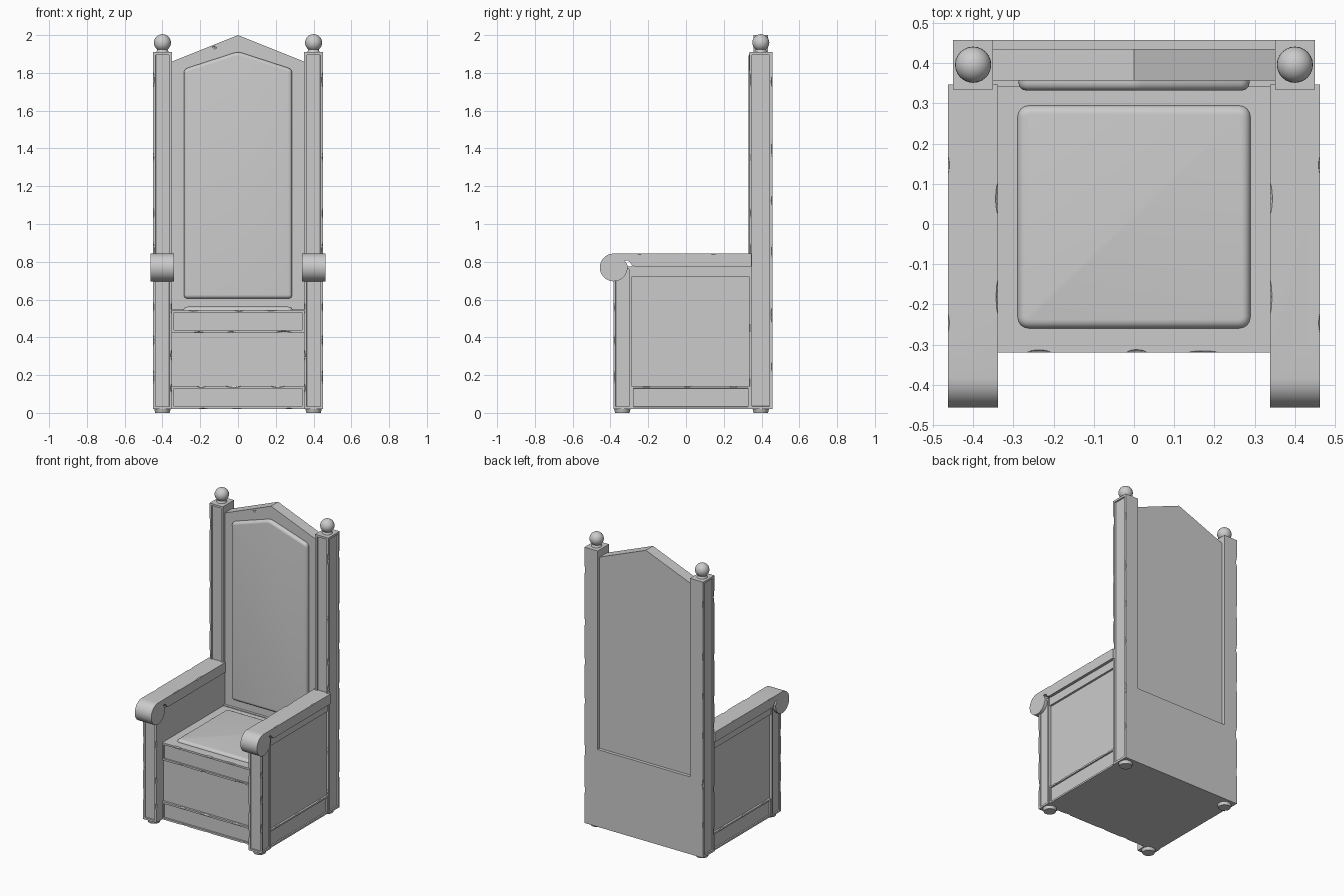
import bpy, bmesh, math, random
from mathutils import Vector, Matrix

if "Cube" in bpy.data.objects:
    bpy.data.objects.remove(bpy.data.objects["Cube"])

random.seed(4)


def finish(name, bm, mirror=False, smooth=False):
    bmesh.ops.recalc_face_normals(bm, faces=bm.faces)
    me = bpy.data.meshes.new(name)
    bm.to_mesh(me)
    bm.free()
    ob = bpy.data.objects.new(name, me)
    bpy.context.collection.objects.link(ob)
    bpy.ops.object.select_all(action='DESELECT')
    bpy.context.view_layer.objects.active = ob
    ob.select_set(True)
    if smooth:
        bpy.ops.object.shade_smooth_by_angle(angle=math.radians(35))
    if mirror:
        ob.modifiers.new("mirror", 'MIRROR').use_mirror_merge = False
    return ob


def prism(pts, axis, lo, hi):
    """Extrude a profile: axis 'x' takes (y, z) points, axis 'y' takes (x, z)."""
    bm = bmesh.new()
    put = (lambda p, t: (t, p[0], p[1])) if axis == 'x' else (lambda p, t: (p[0], t, p[1]))
    f = bm.faces.new([bm.verts.new(put(p, lo)) for p in pts])
    ext = bmesh.ops.extrude_face_region(bm, geom=[f])["geom"]
    step = Vector(put((0, 0), hi - lo))
    bmesh.ops.translate(bm, vec=step, verts=[v for v in ext if isinstance(v, bmesh.types.BMVert)])
    bmesh.ops.recalc_face_normals(bm, faces=bm.faces)
    return bm


def box(x, y, z):
    return prism([(x[0], z[0]), (x[1], z[0]), (x[1], z[1]), (x[0], z[1])], 'y', *y)


def inset(bm, dirs, width, depth=0.008):
    """Sunken panel on the faces looking in the given directions."""
    for d in dirs:
        fs = [f for f in bm.faces if f.normal.dot(Vector(d)) > 0.99]
        f = max(fs, key=lambda f: f.calc_area())
        bmesh.ops.inset_individual(bm, faces=[f], thickness=width, depth=0)
        bmesh.ops.inset_individual(bm, faces=[f], thickness=0.002, depth=-depth)


def chip(ob, starts, axis, length, count, size=0.009):
    """Wear marks: shallow dents cut along the edges that begin at starts."""
    bm = bmesh.new()
    for s in starts:
        for i in range(count):
            t = length * (i + random.uniform(0.25, 0.75)) / count
            sc = [size * random.uniform(0.7, 1.2)] * 3
            sc[axis] = min(length / count * 0.22, random.uniform(0.025, 0.05))
            p = Vector(s)
            p[axis] += t
            bmesh.ops.create_icosphere(bm, subdivisions=2, radius=1,
                                       matrix=Matrix.Translation(p) @ Matrix.Diagonal((*sc, 1)))
    cutter = finish("chip_cutter", bm)
    cutter.hide_render = True
    mod = ob.modifiers.new("chips", 'BOOLEAN')
    mod.operation, mod.solver, mod.object = 'DIFFERENCE', 'EXACT', cutter
    bpy.context.view_layer.objects.active = ob
    with bpy.context.temp_override(object=ob, active_object=ob):
        bpy.ops.object.modifier_move_to_index(modifier="chips", index=0)
        bpy.ops.object.modifier_apply(modifier="chips")
    bpy.data.objects.remove(cutter)


FRONT, SIDE = (0, -1, 0), (1, 0, 0)

# Tall back posts and short front posts
bm = box((0.35, 0.45), (0.335, 0.457), (0.02, 1.91))
inset(bm, [FRONT, SIDE], 0.02)
post = finish("back_post", bm, True)
chip(post, [(0.452, 0.333, 0.05), (0.452, 0.459, 0.05)], 2, 1.8, 6)

bm = box((0.35, 0.45), (-0.385, -0.288), (0.02, 0.775))
inset(bm, [FRONT, SIDE], 0.018)
post = finish("front_post", bm, True)
chip(post, [(0.452, -0.387, 0.05), (0.348, -0.387, 0.05)], 2, 0.6, 3)

# Ball finials on small necks
bm = bmesh.new()
bmesh.ops.create_uvsphere(bm, u_segments=24, v_segments=14, radius=0.045,
                          matrix=Matrix.Translation((0.4, 0.396, 1.96)))
finish("finial_ball", bm, True, True)
bm = bmesh.new()
bmesh.ops.create_cone(bm, cap_ends=True, segments=16, radius1=0.034, radius2=0.024, depth=0.025,
                      matrix=Matrix.Translation((0.4, 0.396, 1.92)))
finish("finial_neck", bm, True, True)

# Round feet
bm = bmesh.new()
for y in (-0.337, 0.396):
    bmesh.ops.create_cone(bm, cap_ends=True, segments=20, radius1=0.038, radius2=0.044, depth=0.022,
                          matrix=Matrix.Translation((0.4, y, 0.011)))
finish("foot", bm, True, True)

# Pointed back board, flush lower back
back = finish("back_board", prism([(-0.355, 0.5), (0.355, 0.5), (0.355, 1.858), (0, 2.0), (-0.355, 1.858)],
                                  'y', 0.357, 0.435))
dent = [(-0.17, 0.353, 1.934), (0.22, 0.353, 1.914)]
chip(back, dent, 0, 0.06, 1, 0.011)
finish("lower_back", box((-0.352, 0.352), (0.34, 0.457), (0.02, 0.55)))

# Seat body with recessed front panel
finish("seat_body", box((-0.352, 0.352), (-0.305, 0.345), (0.02, 0.54)))


def rail(name, z):
    bm = box((-0.352, 0.352), (-0.32, -0.29), z)
    inset(bm, [FRONT], 0.018)
    return finish(name, bm)


seat_rail = rail("front_seat_rail", (0.425, 0.545))
chip(seat_rail, [(-0.33, -0.322, 0.547), (-0.33, -0.322, 0.423)], 0, 0.66, 3)
base_rail = rail("front_base_rail", (0.02, 0.142))
chip(base_rail, [(-0.33, -0.322, 0.144), (-0.33, -0.322, 0.018)], 0, 0.66, 3)
finish("seat_top", box((-0.352, 0.352), (-0.291, 0.36), (0.53, 0.545)))

# Side panels with top and base rails
finish("side_panel", box((0.35, 0.43), (-0.30, 0.345), (0.02, 0.775)), True)
bm = box((0.42, 0.444), (-0.29, 0.34), (0.02, 0.142))
inset(bm, [SIDE], 0.016)
side_rail = finish("side_base_rail", bm, True)
chip(side_rail, [(0.446, -0.26, 0.144)], 1, 0.56, 3)
finish("side_top_rail", box((0.42, 0.444), (-0.29, 0.34), (0.72, 0.778)), True)

# Armrest with rolled front end
cy, cz, r = -0.383, 0.77, 0.0735
pts = [(0.347, 0.775), (0.347, 0.8435)]
for i in range(25):
    a = math.radians(90 + i * 285 / 24)
    pts.append((cy + r * math.cos(a), cz + r * math.sin(a)))
pts += [(-0.325, 0.805), (-0.31, 0.808), (-0.297, 0.798), (-0.285, 0.78), (-0.27, 0.775)]
arm = finish("armrest", prism(pts, 'x', 0.338, 0.463), True, True)
chip(arm, [(0.465, -0.33, 0.8455), (0.336, -0.33, 0.8455)], 1, 0.6, 2)


def cushion(name, bm, direction, round_corner, round_edge):
    d = Vector(direction)
    corners = [e for e in bm.edges
               if abs((e.verts[0].co - e.verts[1].co).normalized().dot(d)) > 0.99]
    bmesh.ops.bevel(bm, geom=corners, offset=round_corner, segments=4, profile=0.5, affect='EDGES')
    bm.normal_update()
    rim = {e for f in bm.faces if f.normal.dot(d) > 0.99 for e in f.edges}
    bmesh.ops.bevel(bm, geom=list(rim), offset=round_edge, segments=5, profile=0.5, affect='EDGES')
    finish(name, bm, False, True)


# Padded seat and back
cushion("seat_cushion", box((-0.29, 0.29), (-0.26, 0.295), (0.535, 0.562)), (0, 0, 1), 0.028, 0.022)
cushion("back_cushion", prism([(-0.287, 0.605), (0.287, 0.605), (0.287, 1.82), (0, 1.913), (-0.287, 1.82)],
                              'y', 0.332, 0.365), FRONT, 0.02, 0.019)
